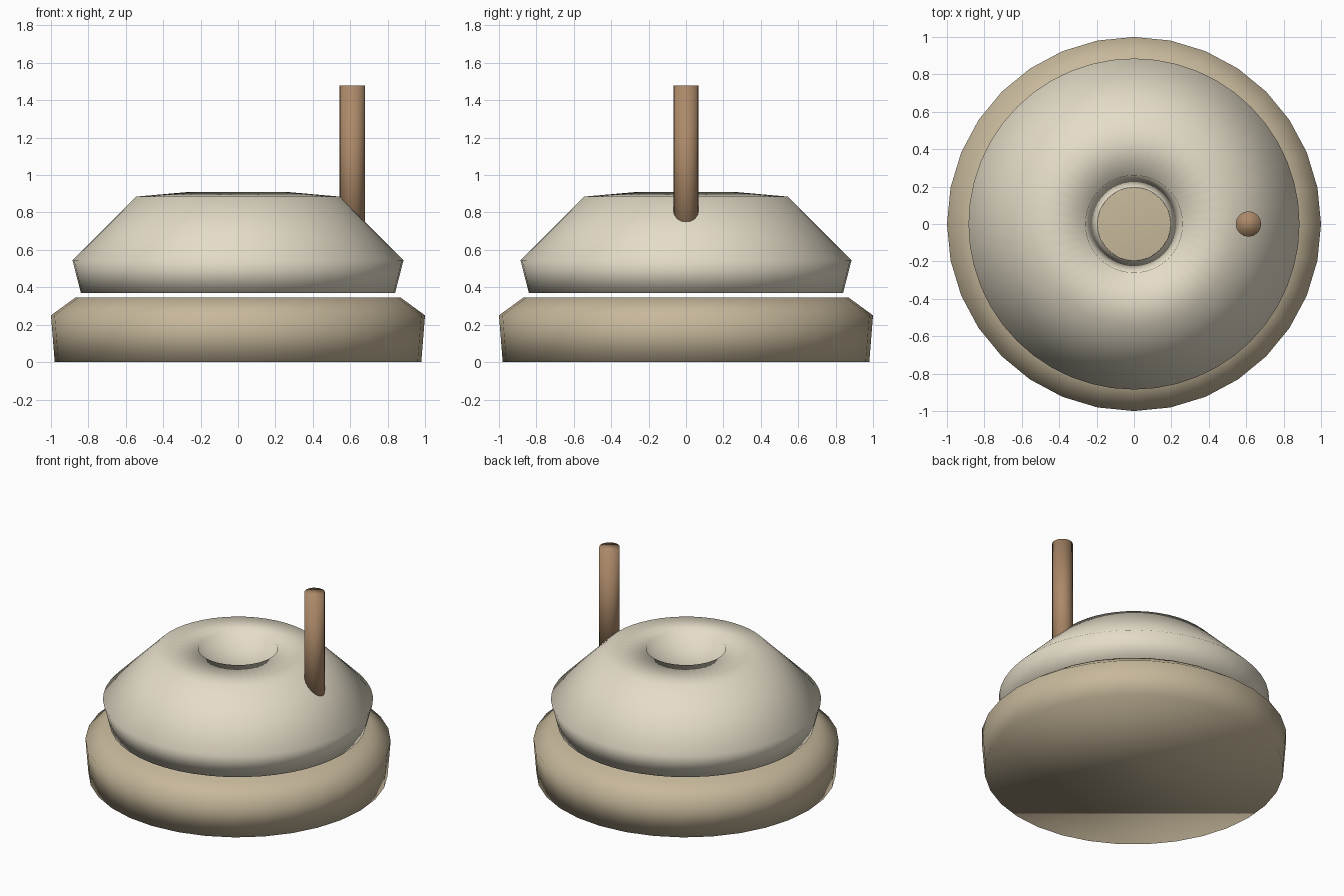
import bpy
import bmesh
from math import cos, sin, tau

default_cube = bpy.data.objects.get("Cube")
if default_cube:
    bpy.data.objects.remove(default_cube, do_unlink=True)


def make_material(name, color):
    mat = bpy.data.materials.new(name)
    mat.use_nodes = True
    mat.diffuse_color = color
    shader = next(n for n in mat.node_tree.nodes if n.type == "BSDF_PRINCIPLED")
    shader.inputs["Base Color"].default_value = color
    shader.inputs["Roughness"].default_value = 0.9
    return mat


def lathe(name, profile, sides, mat, center_x=0.0, ring_shaped=False):
    """Turn a (radius, height) profile around z; cap it or join it into a ring."""
    bm = bmesh.new()
    rings = [
        [bm.verts.new((r * cos(tau * i / sides), r * sin(tau * i / sides), z))
         for i in range(sides)]
        for r, z in profile
    ]
    pairs = list(zip(rings, rings[1:]))
    if ring_shaped:
        pairs.append((rings[-1], rings[0]))
    else:
        bm.faces.new(rings[0][::-1])
        bm.faces.new(rings[-1])
    for low, high in pairs:
        for i in range(sides):
            j = (i + 1) % sides
            bm.faces.new((low[i], low[j], high[j], high[i]))
    bmesh.ops.recalc_face_normals(bm, faces=bm.faces)
    for face in bm.faces:
        face.smooth = True
    mesh = bpy.data.meshes.new(name)
    bm.to_mesh(mesh)
    bm.free()
    mesh.materials.append(mat)
    obj = bpy.data.objects.new(name, mesh)
    obj.location.x = center_x
    bpy.context.collection.objects.link(obj)
    return obj


dark_stone = make_material("dark_stone", (0.57, 0.48, 0.33, 1))
pale_stone = make_material("pale_stone", (0.78, 0.72, 0.58, 1))
wood = make_material("wood", (0.41, 0.25, 0.14, 1))

# Fixed bed stone
lathe("lower_stone", [(0.98, 0), (1.0, 0.25), (0.87, 0.345)], 32, dark_stone)

# Turning stone with a feed hole through the middle
lathe("upper_stone",
      [(0.84, 0.37), (0.885, 0.545), (0.545, 0.885), (0.26, 0.91), (0.195, 0.37)],
      48, pale_stone, ring_shaped=True)

# Upright turning handle, sunk into the sloping shoulder
lathe("handle", [(0.068, 0.62), (0.068, 1.48)], 16, wood, center_x=0.612)
